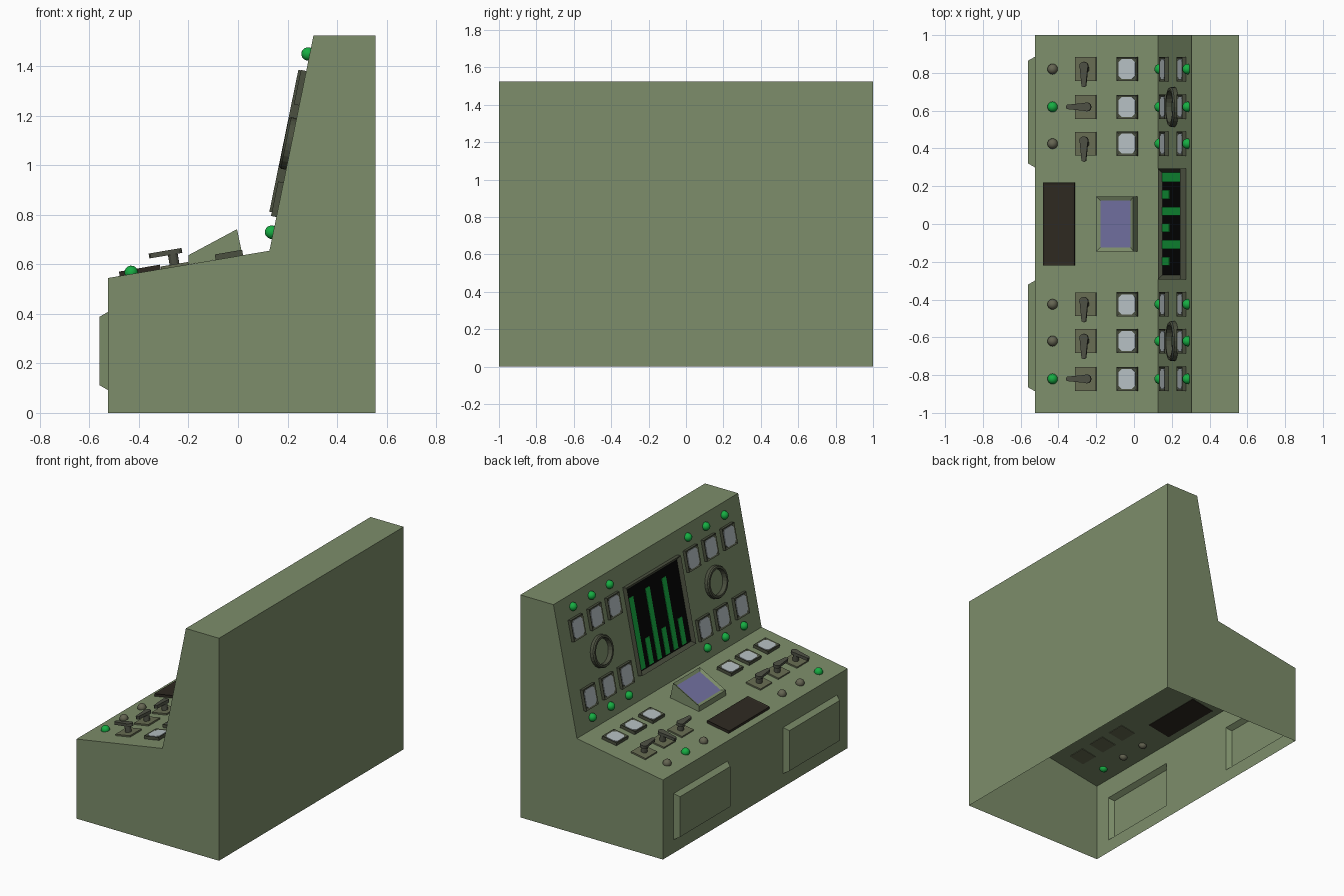
import bpy, bmesh, math
from mathutils import Matrix, Vector

if "Cube" in bpy.data.objects:
    bpy.data.objects.remove(bpy.data.objects["Cube"])


def material(name, rgb):
    m = bpy.data.materials.new(name)
    m.diffuse_color = (*rgb, 1)
    m.use_nodes = True
    m.node_tree.nodes["Principled BSDF"].inputs["Base Color"].default_value = m.diffuse_color
    return m


BODY = material("body green", (.205, .270, .145))
FRAME = material("dark frame", (.070, .080, .050))
PLATE = material("lever plate", (.135, .150, .085))
LEVER = material("lever grey", (.075, .080, .058))
DIAL = material("pale dial", (.46, .52, .54))
LAVENDER = material("lavender screen", (.17, .165, .36))
BLACK = material("black screen", (.002, .002, .002))
GREEN = material("lit green", (.008, .42, .055))
OFF = material("unlit lamp", (.130, .130, .085))
KEYS = material("dark keyboard", (.027, .022, .015))


def finish(name, bm, mats, frame=Matrix(), smooth=False):
    bm.transform(frame)
    me = bpy.data.meshes.new(name)
    bm.to_mesh(me)
    bm.free()
    for m in mats:
        me.materials.append(m)
    for p in me.polygons:
        p.use_smooth = smooth
    ob = bpy.data.objects.new(name, me)
    bpy.context.collection.objects.link(ob)
    return ob


def surface(a, b):
    """Frame on a sloped panel: X up the slope, Y along the desk, Z outward."""
    o = Vector((a[0], 0, a[1]))
    x = (Vector((b[0], 0, b[1])) - o).normalized()
    y = Vector((0, 1, 0))
    m = Matrix((x, y, x.cross(y))).transposed().to_4x4()
    m.translation = o
    return m


def sweep(profile, half):
    """Sweep an open xz profile along y with closed ends."""
    bm = bmesh.new()
    f = [bm.verts.new((x, -half, z)) for x, z in profile]
    b = [bm.verts.new((x, half, z)) for x, z in profile]
    bm.faces.new(f)
    bm.faces.new(b[::-1])
    for i in range(len(profile) - 1):
        bm.faces.new((f[i], b[i], b[i + 1], f[i + 1]))
    bm.normal_update()
    return bm


def slab(name, frame, outline, z0, z1, mats, inset=None, base=True):
    """Extruded outline; inset = (border, depth) recesses the top face."""
    bm = bmesh.new()
    lo = [bm.verts.new((x, y, z0)) for x, y in outline]
    hi = [bm.verts.new((x, y, z1)) for x, y in outline]
    n = len(outline)
    top = bm.faces.new(hi)
    if base:
        bm.faces.new(lo[::-1])
    for i in range(n):
        j = (i + 1) % n
        bm.faces.new((lo[i], lo[j], hi[j], hi[i]))
    bm.normal_update()
    if inset:
        bmesh.ops.inset_individual(bm, faces=[top], thickness=inset[0], depth=-inset[1],
                                   use_even_offset=True)
        top.material_index = len(mats) - 1
    return finish(name, bm, mats, frame)


def rect(x, y, w, h):
    return [(x - w / 2, y - h / 2), (x + w / 2, y - h / 2),
            (x + w / 2, y + h / 2), (x - w / 2, y + h / 2)]


def lamp(name, frame, u, y, mat):
    bm = bmesh.new()
    bmesh.ops.create_uvsphere(bm, u_segments=14, v_segments=8, radius=.028,
                              matrix=Matrix.Translation((u, y, .006)))
    finish(name, bm, [mat], frame, True)


def gauge(name, frame, u, y, w, h):
    slab(name + "_frame", frame, rect(u, y, w, h), 0, .022, [FRAME], (.010, .006), False)
    a, b, c = w / 2 - .011, h / 2 - .011, .018
    face = [(u + a, y - b + c), (u + a, y + b - c), (u + a - c, y + b), (u - a + c, y + b),
            (u - a, y + b - c), (u - a, y - b + c), (u - a + c, y - b), (u + a - c, y - b)]
    slab(name + "_face", frame, face, .0162, .020, [DIAL], None, False)


# console shell, open underneath, with two raised doors pulled from the front
bm = sweep([(.556, 0), (.556, 1.525), (.305, 1.525), (.127, .655), (-.525, .545), (-.525, 0)], 1)
cuts = [((0, y, 0), (0, 1, 0)) for y in (-.885, -.30, .30, .885)]
cuts += [((0, 0, z), (0, 0, 1)) for z in (.092, .408)]
for co, no in cuts:
    front = [f for f in bm.faces if f.normal.x < -.999]
    geom = set(front)
    for f in front:
        geom.update(f.edges)
        geom.update(f.verts)
    bmesh.ops.bisect_plane(bm, geom=list(geom), plane_co=co, plane_no=no)
    bm.normal_update()
doors = []
for f in bm.faces:
    c = f.calc_center_median()
    if f.normal.x < -.999 and .3 < abs(c.y) < .885 and .1 < c.z < .4:
        doors.append(f)
bmesh.ops.inset_individual(bm, faces=doors, thickness=.02, depth=.035, use_even_offset=True)
finish("console_body", bm, [BODY])

desk = surface((-.525, .545), (.127, .655))
panel = surface((.127, .655), (.305, 1.525))


def du(x):
    """Distance up the desk for a world x."""
    return (x + .525) / .986


# repeated controls in six columns
lit = (.62, -.82)
for i, y in enumerate((.82, .62, .425, -.425, -.62, -.82)):
    on = y in lit
    lamp(f"desk_lamp_{i}", desk, du(-.43), y, GREEN if on else OFF)
    gauge(f"desk_gauge_{i}", desk, du(-.035), y, .112, .128)
    # lever: plate, post and teardrop handle
    u = du(-.255)
    slab(f"lever_plate_{i}", desk, rect(u, y, .112, .126), -.004, .010, [PLATE])
    ring = [2 * math.pi * k / 12 for k in range(12)]
    slab(f"lever_post_{i}", desk, [(u + .020 * math.cos(a), y + .020 * math.sin(a)) for a in ring],
         .010, .052, [LEVER])
    turn = math.pi if on else -math.pi / 2
    arm = [(-.015 + .024 * math.cos(math.radians(a)), .024 * math.sin(math.radians(a)))
           for a in range(60, 301, 30)]
    arm += [(.075, -.013), (.090, -.012), (.096, 0), (.090, .012), (.075, .013)]
    spin = desk @ Matrix.Translation((u, y, 0)) @ Matrix.Rotation(turn, 4, 'Z')
    slab(f"lever_handle_{i}", spin, arm, .050, .070, [LEVER])
    # upright panel rows
    for row, gu, lu in (("lower", .21, .075), ("upper", .67, .81)):
        gauge(f"{row}_gauge_{i}", panel, gu, y, .142, .130)
        lamp(f"{row}_lamp_{i}", panel, lu, y, GREEN)

# round rims on the upright panel
for side, y in (("left", -.62), ("right", .62)):
    bm = bmesh.new()
    loops = []
    for k in range(24):
        a = 2 * math.pi * k / 24
        loops.append([bm.verts.new((.44 + r * math.cos(a), y + r * math.sin(a), z))
                      for r, z in ((.106, 0), (.106, .022), (.100, .030), (.086, .030), (.082, 0))])
    for k in range(24):
        p, q = loops[k], loops[(k + 1) % 24]
        for j in range(4):
            bm.faces.new((p[j], q[j], q[j + 1], p[j + 1]))
    finish(f"{side}_round_rim", bm, [FRAME], panel)

# large screen with bar chart
slab("main_screen", panel, rect(.447, 0, .585, .585), 0, .032, [FRAME, BLACK], (.022, .020), False)
for k in range(6):
    y, w = (.25, .055) if k == 0 else (.245 - .0885 * k, .046)
    top = .66 if k % 2 == 0 else .36
    slab(f"chart_bar_{k}", panel, rect((.185 + top) / 2, y, top - .185, w), .0122, .015,
         [GREEN], None, False)

# keyboard
slab("keyboard", desk, rect(du(-.395), 0, .168, .44), -.004, .018, [KEYS], (.010, .004))

# wedge monitor with recessed screen
bm = sweep([(.018, .637), (-.004, .742), (-.2, .637), (-.2, .600)], .145)
slope = max((f for f in bm.faces if f.normal.x < 0), key=lambda f: f.normal.z)
bmesh.ops.inset_individual(bm, faces=[slope], thickness=.021, depth=-.010, use_even_offset=True)
slope.material_index = 1
finish("small_monitor", bm, [BODY, LAVENDER])
